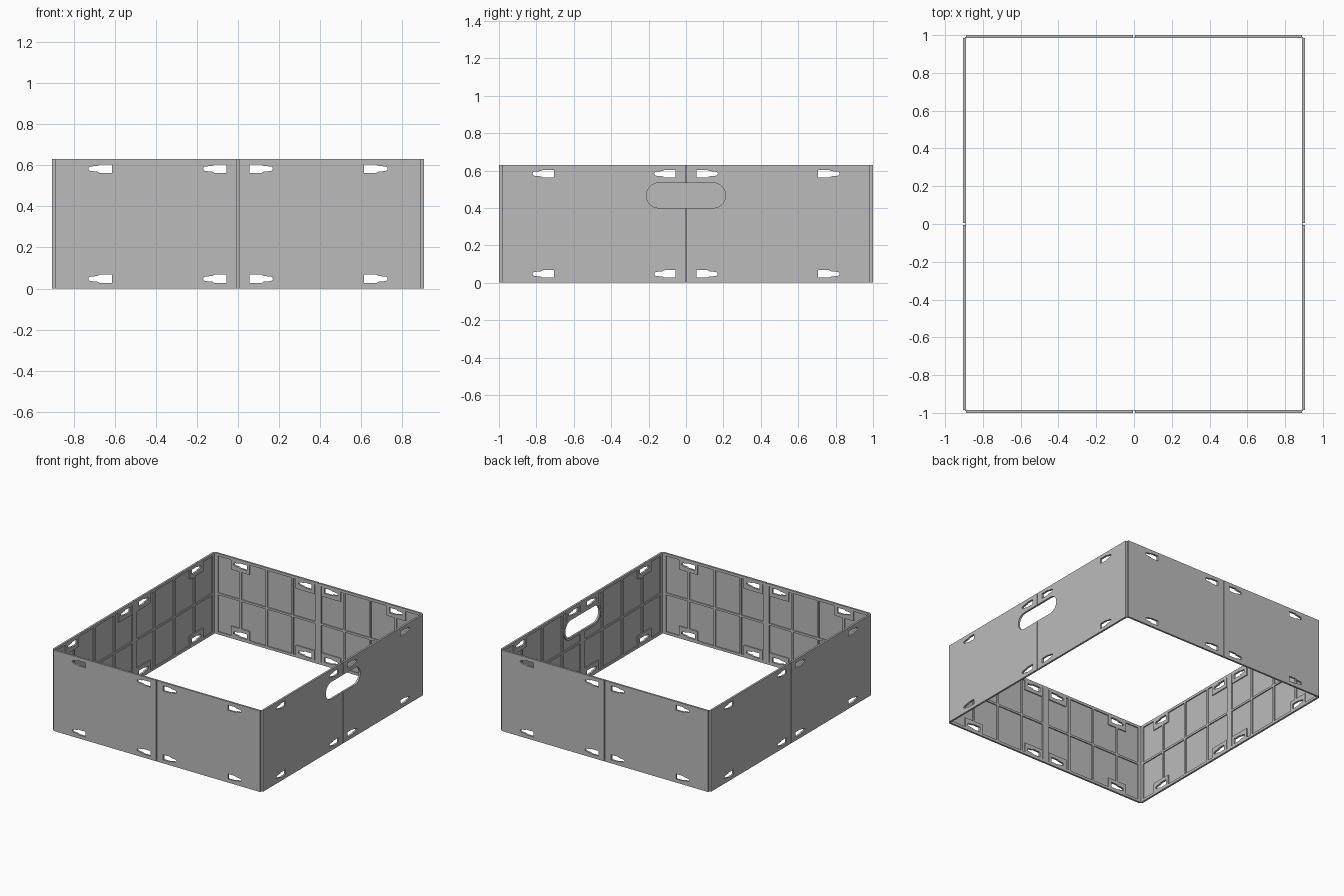
import bpy, bmesh
from math import pi, sin, cos

cube = bpy.data.objects.get("Cube")
if cube:
    bpy.data.objects.remove(cube, do_unlink=True)

HALF_X, HALF_Y, HEIGHT = 0.905, 1.0, 0.63
THICK, SKIN = 0.015, 0.007      # full wall and thin skin between ribs
BORDER, RIB = 0.026, 0.016
HANDLE_Z, HANDLE_R, HANDLE_END = 0.467, 0.067, 0.145

grey = bpy.data.materials.new("plain grey")
grey.use_nodes = True
grey.diffuse_color = (0.5, 0.5, 0.5, 1)
grey.node_tree.nodes["Principled BSDF"].inputs["Base Color"].default_value = (0.5, 0.5, 0.5, 1)


def prism(bm, points, y0, y1):
    """Extrude an outline in the wall plane from depth y0 to y1."""
    front = [bm.verts.new((u, y0, z)) for u, z in points]
    back = [bm.verts.new((u, y1, z)) for u, z in points]
    bm.faces.new(front)
    bm.faces.new(back[::-1])
    n = len(points)
    for i in range(n):
        j = (i + 1) % n
        bm.faces.new((front[j], front[i], back[i], back[j]))


def rect(u0, u1, z0, z1):
    return [(u0, z0), (u1, z0), (u1, z1), (u0, z1)]


def stadium(radius):
    pts = []
    for side in (1, -1):
        for i in range(17):
            a = -pi / 2 + pi * i / 16
            pts.append((side * (HANDLE_END + radius * cos(a)),
                        HANDLE_Z + side * radius * sin(a)))
    return pts


def keyhole(u, z, side):
    """Wide slot body with a narrow rounded neck pointing away from the centre."""
    body, neck, end, wide, slim = 0.06, 0.07, 0.104, 0.02, 0.011
    half = [(0, wide), (body, wide), (neck, slim + 0.003), (end, slim)]
    tip = [(end + slim * cos(a), slim * sin(a)) for a in (pi / 4, 0, -pi / 4)]
    outline = half + tip + [(p, -q) for p, q in reversed(half)]
    return [(side * (u + p), z + q) for p, q in outline]


def make_object(name, shapes):
    """Shapes are (outline, depth start, depth end)."""
    bm = bmesh.new()
    for points, y0, y1 in shapes:
        prism(bm, points, y0, y1)
    bmesh.ops.recalc_face_normals(bm, faces=bm.faces)
    mesh = bpy.data.meshes.new(name)
    bm.to_mesh(mesh)
    bm.free()
    mesh.materials.append(grey)
    obj = bpy.data.objects.new(name, mesh)
    bpy.context.collection.objects.link(obj)
    return obj


def carve(obj, shapes):
    """Subtract prisms from an object and keep the resulting mesh."""
    cutter = make_object("cutter", shapes)
    cutter.hide_render = True
    mod = obj.modifiers.new("carve", 'BOOLEAN')
    mod.operation, mod.solver, mod.object = 'DIFFERENCE', 'EXACT', cutter
    graph = bpy.context.evaluated_depsgraph_get()
    mesh = bpy.data.meshes.new_from_object(obj.evaluated_get(graph))
    obj.modifiers.clear()
    obj.data = mesh
    bpy.data.objects.remove(cutter, do_unlink=True)


def make_wall(name, length, outer_slot, handle, location, turn):
    wall = make_object(name, [(rect(-length, length, 0, HEIGHT), 0, THICK)])
    deep = (-0.05, 0.05)

    # Recessed cells between the ribs: four columns and two rows per half
    cells, pads, slots = [], [], []
    for side in (-1, 1):
        for col in range(4):
            u0 = BORDER if col == 0 else length * col / 4 + RIB / 2
            u1 = length - BORDER if col == 3 else length * (col + 1) / 4 - RIB / 2
            for z0, z1 in ((0.02, HEIGHT / 2 - RIB / 2), (HEIGHT / 2 + RIB / 2, HEIGHT - 0.02)):
                cells.append((rect(side * u0, side * u1, z0, z1), SKIN, 0.04))
        # Keyhole slots with raised pads along the top and bottom
        for u in (0.055, outer_slot):
            for z in (0.047, HEIGHT - 0.047):
                slots.append((keyhole(u, z, side), *deep))
                pads.append((rect(side * (u - 0.024), side * (u + 0.138), z - 0.048, z + 0.048), *deep))
    pockets = make_object("pockets", cells)
    carve(pockets, pads)
    if handle:
        carve(pockets, [(stadium(HANDLE_R + 0.018), *deep)])

    # Cut the pockets, then the through holes and the fold groove
    mod = wall.modifiers.new("pockets", 'BOOLEAN')
    mod.operation, mod.solver, mod.object = 'DIFFERENCE', 'EXACT', pockets
    graph = bpy.context.evaluated_depsgraph_get()
    mesh = bpy.data.meshes.new_from_object(wall.evaluated_get(graph))
    wall.modifiers.clear()
    wall.data = mesh
    bpy.data.objects.remove(pockets, do_unlink=True)
    carve(wall, slots)
    carve(wall, [(rect(-0.004, 0.004, -0.1, HEIGHT + 0.1), -0.05, THICK - 0.003)])
    if handle:
        carve(wall, [(stadium(HANDLE_R), *deep)])
    wall.location = location
    wall.rotation_euler.z = turn


# Four folding walls
front_len, side_len = HALF_X - THICK, HALF_Y - THICK
make_wall("front_wall", front_len, 0.614, False, (0, -HALF_Y, 0), 0)
make_wall("back_wall", front_len, 0.614, False, (0, HALF_Y, 0), pi)
make_wall("handle_wall", side_len, 0.706, True, (HALF_X, 0, 0), pi / 2)
make_wall("plain_side_wall", side_len, 0.706, False, (-HALF_X, 0, 0), -pi / 2)

# Thin corner hinges joining the walls
for sx in (-1, 1):
    for sy in (-1, 1):
        x, y = sx * front_len, sy * side_len
        make_object("corner_hinge", [(rect(x - 0.004, x + 0.004, 0, HEIGHT), y - 0.004, y + 0.004)])
